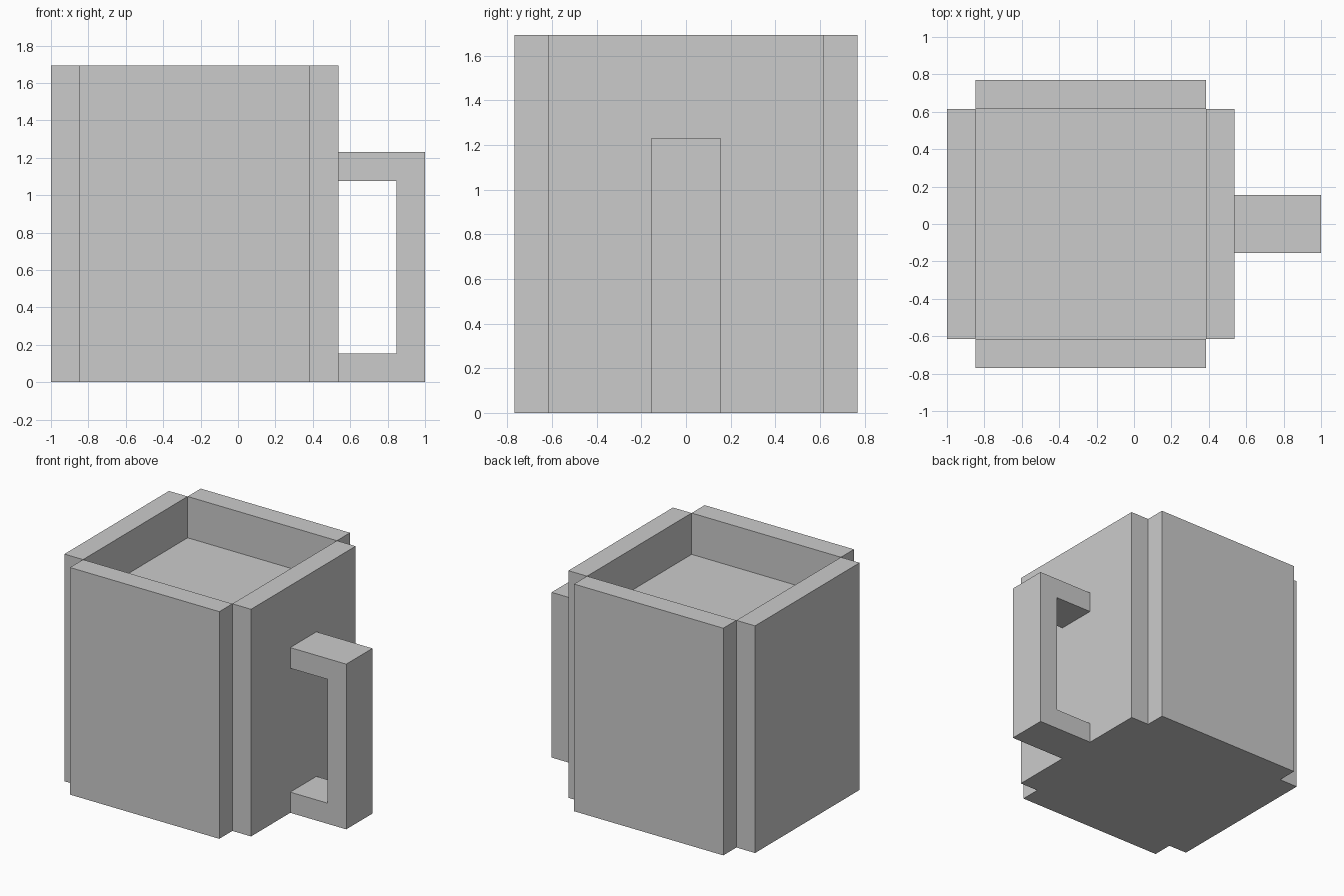
import bpy, bmesh
from mathutils import Matrix, Vector

if "Cube" in bpy.data.objects:
    bpy.data.objects.remove(bpy.data.objects["Cube"])

U = 2 / 13  # one voxel: the mug is 13 voxels long


def finish(bm, name):
    mesh = bpy.data.meshes.new(name)
    bm.to_mesh(mesh)
    bm.free()
    obj = bpy.data.objects.new(name, mesh)
    bpy.context.collection.objects.link(obj)
    return obj


# Mug body: core block, four walls pulled outward, top pushed in to the filling
bm = bmesh.new()
bmesh.ops.create_cube(bm, size=1, matrix=Matrix.Translation((-1.5 * U, 0, 5.5 * U))
                      @ Matrix.Diagonal((8 * U, 8 * U, 11 * U, 1)))
bm.normal_update()
for face in list(bm.faces):
    n = face.normal.copy()
    if n.z < -0.5:
        continue  # the base stays flat
    distance = -2 * U if n.z > 0.5 else U
    new = bmesh.ops.extrude_discrete_faces(bm, faces=[face])["faces"][0]
    bmesh.ops.translate(bm, verts=new.verts, vec=n * distance)
finish(bm, "mug_body")

# Handle: C-shaped profile extruded across its width, open where it meets the body
profile = [(3.5, 0), (6.5, 0), (6.5, 8), (3.5, 8), (3.5, 7), (5.5, 7), (5.5, 1), (3.5, 1)]
bm = bmesh.new()
side = bm.faces.new([bm.verts.new((x * U, -U, z * U)) for x, z in profile])
result = bmesh.ops.extrude_face_region(bm, geom=[side])["geom"]
bmesh.ops.translate(bm, vec=Vector((0, 2 * U, 0)),
                    verts=[v for v in result if isinstance(v, bmesh.types.BMVert)])
bmesh.ops.recalc_face_normals(bm, faces=bm.faces)
ends = [f for f in bm.faces if all(abs(v.co.x - 3.5 * U) < 1e-4 for v in f.verts)]
bmesh.ops.delete(bm, geom=ends, context="FACES")
finish(bm, "handle")
